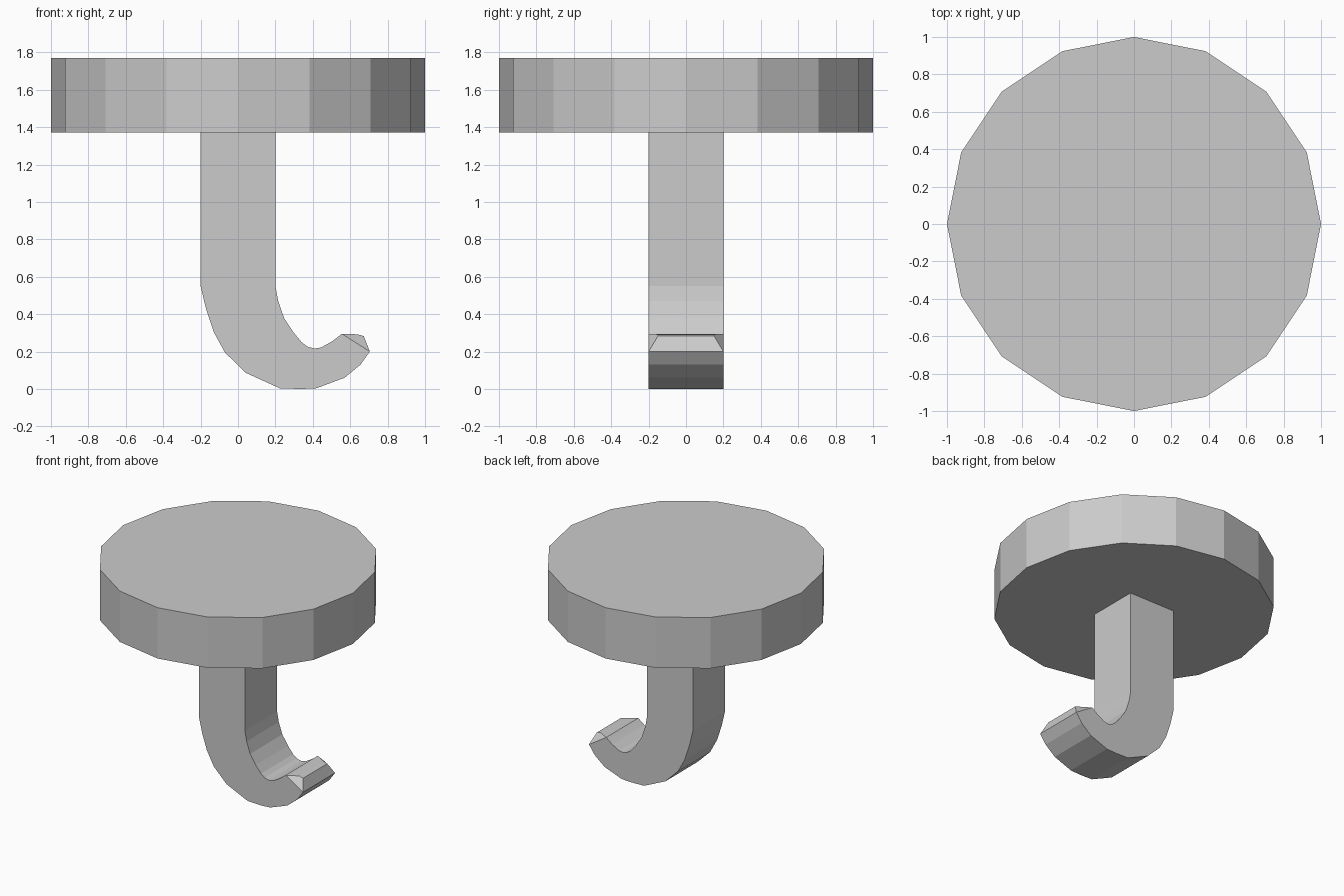
import bpy, bmesh

if "Cube" in bpy.data.objects:
    bpy.data.objects.remove(bpy.data.objects["Cube"])

TOP, BASE = 1.77, 1.37   # disc top and underside heights
HALF = 0.2               # half depth of the hook

# 16-sided mounting disc
bpy.ops.mesh.primitive_cylinder_add(vertices=16, radius=1, depth=TOP - BASE,
                                    location=(0, 0, (TOP + BASE) / 2))
bpy.context.object.name = "mounting_disc"

# Hook side profile as paired outer and inner points, from stem to tip
outer = [(-0.2, BASE), (-0.2, 0.55), (-0.17, 0.425), (-0.13, 0.305), (-0.07, 0.195),
         (0.04, 0.087), (0.225, 0.003), (0.34, 0), (0.42, 0.004), (0.57, 0.06),
         (0.655, 0.13), (0.705, 0.2)]
inner = [(0.2, BASE), (0.2, 0.55), (0.215, 0.47), (0.246, 0.38), (0.295, 0.305),
         (0.34, 0.25), (0.372, 0.226), (0.407, 0.216), (0.445, 0.222), (0.505, 0.256),
         (0.53, 0.275), (0.555, 0.295)]
sections = [(o, i, HALF) for o, i in zip(outer, inner)]
# Narrowed blunt tip
sections.append(((0.672, 0.283), (0.64, 0.292), 0.15))

# Sweep the rectangular section along the profile
bm = bmesh.new()
rings = []
for (ox, oz), (ix, iz), h in sections:
    rings.append([bm.verts.new(c) for c in
                  ((ox, -h, oz), (ix, -h, iz), (ix, h, iz), (ox, h, oz))])
for a, b in zip(rings, rings[1:]):
    for k in range(4):
        n = (k + 1) % 4
        bm.faces.new((a[k], a[n], b[n], b[k]))
bm.faces.new(rings[0])
bm.faces.new(rings[-1])
bmesh.ops.recalc_face_normals(bm, faces=bm.faces)
mesh = bpy.data.meshes.new("hook")
bm.to_mesh(mesh)
bm.free()
bpy.context.collection.objects.link(bpy.data.objects.new("hook", mesh))
